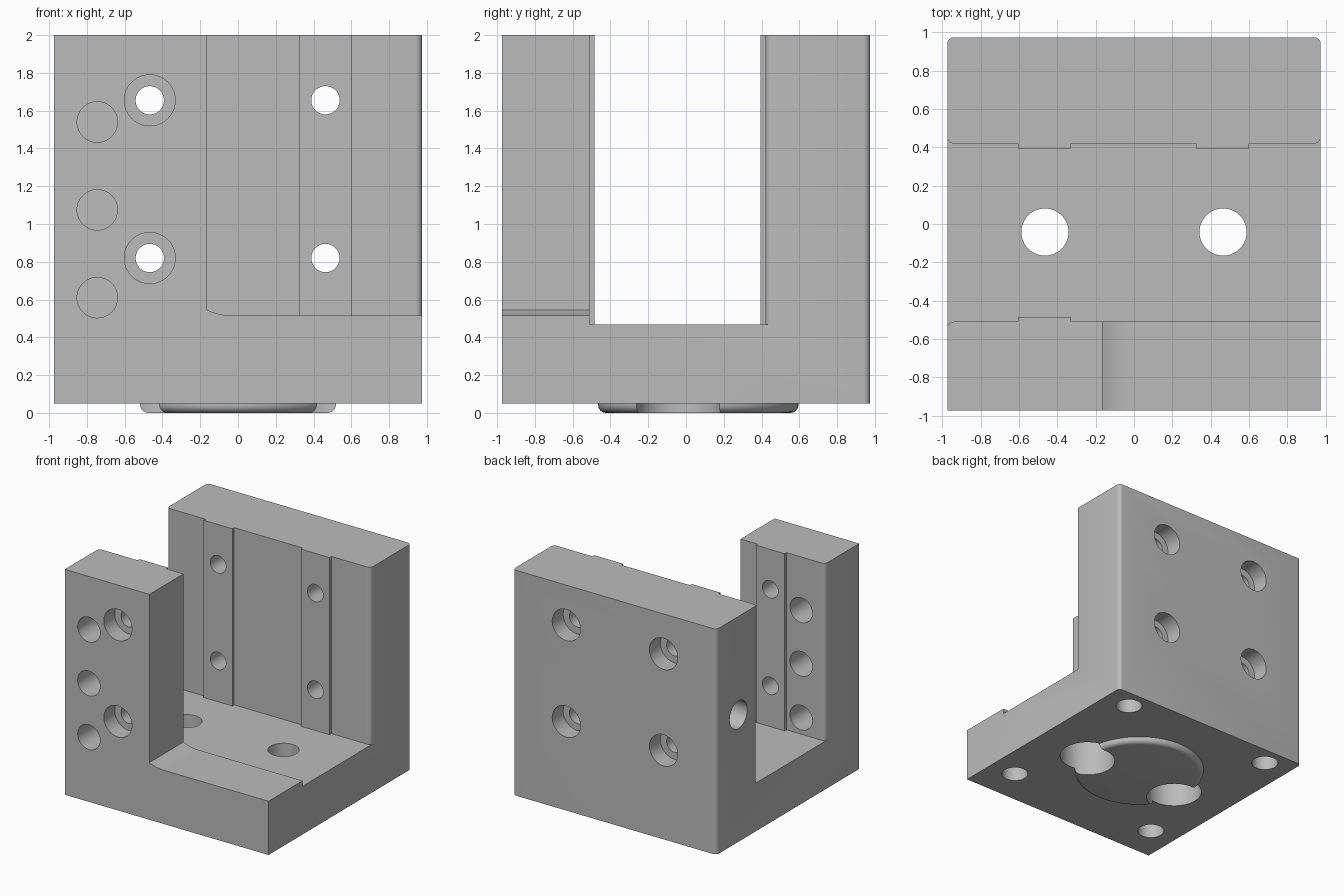
import bpy, bmesh, math
from mathutils import Matrix, Vector

if "Cube" in bpy.data.objects:
    bpy.data.objects.remove(bpy.data.objects["Cube"])

metal = bpy.data.materials.new("plain_grey")
metal.diffuse_color = (0.5, 0.5, 0.5, 1)
metal.use_nodes = True
metal.node_tree.nodes["Principled BSDF"].inputs["Base Color"].default_value = metal.diffuse_color


def to_object(name, bm):
    bmesh.ops.recalc_face_normals(bm, faces=bm.faces)
    mesh = bpy.data.meshes.new(name)
    bm.to_mesh(mesh)
    bm.free()
    mesh.materials.append(metal)
    ob = bpy.data.objects.new(name, mesh)
    bpy.context.collection.objects.link(ob)
    return ob


def prism(name, outline, lo, hi, axis="Z"):
    """Extrude a 2D outline along Z, or an XZ outline along Y."""
    place = (lambda a, b, d: (a, b, d)) if axis == "Z" else (lambda a, b, d: (a, d, b))
    bm = bmesh.new()
    face = bm.faces.new([bm.verts.new(place(a, b, lo)) for a, b in outline])
    new = bmesh.ops.extrude_face_region(bm, geom=[face])["geom"]
    shift = Vector(place(0, 0, hi - lo))
    bmesh.ops.translate(bm, vec=shift, verts=[v for v in new if isinstance(v, bmesh.types.BMVert)])
    return to_object(name, bm)


def cylinder(name, start, end, radius, segments=48, round_bottom=0):
    a, b = Vector(start), Vector(end)
    turn = (b - a).to_track_quat("Z", "Y").to_matrix().to_4x4()
    bm = bmesh.new()
    bmesh.ops.create_cone(bm, cap_ends=True, segments=segments, radius1=radius, radius2=radius,
                          depth=(b - a).length, matrix=Matrix.Translation((a + b) / 2) @ turn)
    if round_bottom:
        rim = [e for e in bm.edges if all(abs(v.co.z - a.z) < 1e-5 for v in e.verts)]
        bmesh.ops.bevel(bm, geom=rim, offset=round_bottom, segments=6, profile=0.5, affect="EDGES")
    return to_object(name, bm)


def combine(target, tool, operation="DIFFERENCE"):
    mod = target.modifiers.new("combine", "BOOLEAN")
    mod.operation, mod.solver, mod.object = operation, "EXACT", tool
    bpy.context.view_layer.objects.active = target
    bpy.ops.object.modifier_apply(modifier=mod.name)
    bpy.data.objects.remove(tool)


def arc(cx, cy, r, start, end, steps=6):
    angles = [math.radians(start + (end - start) * i / steps) for i in range(steps + 1)]
    return [(cx + r * math.cos(t), cy + r * math.sin(t)) for t in angles]


# Solid block with rounded back edges
E, R = 0.975, 0.035
body = prism("bracket_body",
             [(-E, -E), (E, -E)] + arc(E - R, E - R, R, 0, 90) + arc(-E + R, E - R, R, 90, 180),
             0.05, 2.0)

# Round boss under the base
combine(body, cylinder("boss", (0, 0.065, 0), (0, 0.065, 0.12), 0.53, 96, 0.042), "UNION")

# Channel between the walls, leaving raised mounting pads
back, front, floor = 0.42, -0.51, 0.467
channel = [(-1.1, front - R)] + arc(-E + R, front - R, R, 180, 90)
channel += [(-0.605, front), (-0.605, -0.485), (-0.33, -0.485), (-0.33, front), (1.1, front)]
channel += [(1.1, back + R)] + arc(E - R, back + R, R, 0, -90)
for x0, x1 in ((0.6, 0.325), (-0.33, -0.605)):
    channel += [(x0, back), (x0, 0.395), (x1, 0.395), (x1, back)]
channel += arc(-E + R, back + R, R, 270, 180) + [(-1.1, back + R)]
combine(body, prism("channel", channel, floor, 2.2))

# Lowered front ledge with a shallow curve at the foot of the front wall
curve = [(-0.165 + 0.135 * t / 8, 0.515 + 0.03 * (1 - t / 8) ** 2) for t in range(9)]
combine(body, prism("ledge", [(-0.165, 2.2)] + curve + [(1.1, 0.515), (1.1, 2.2)],
                    -1.1, front + 0.01, "Y"))


def drill(start, end, radius):
    combine(body, cylinder("drill", start, end, radius))


# Counterbored screw holes through both walls
for z in (0.82, 1.655):
    for x in (-0.467, 0.463):
        drill((x, 0.3, z), (x, 1.1, z), 0.075)
        drill((x, E - 0.15, z), (x, 1.1, z), 0.135)
    drill((-0.467, -1.1, z), (-0.467, -0.4, z), 0.075)
    drill((-0.467, -1.1, z), (-0.467, -E + 0.15, z), 0.135)

# Row of plain holes through the front wall
for z in (0.61, 1.075, 1.54):
    drill((-0.745, -1.1, z), (-0.745, -0.4, z), 0.107)

# Floor holes, widened from below, and blind holes at the base corners
for s in (-1, 1):
    drill((s * 0.465, -0.042, -0.1), (s * 0.465, -0.042, 0.6), 0.123)
    drill((s * 0.465, -0.042, -0.1), (s * 0.465, -0.042, 0.33), 0.225)
    for y in (-0.655, 0.805):
        drill((s * 0.73, y, -0.1), (s * 0.73, y, 0.35), 0.107)

# Blind hole in the left end of the back wall
drill((-1.1, 0.675, 1.15), (-0.65, 0.675, 1.15), 0.12)

# Smooth the curved surfaces, keep machined edges sharp
bpy.ops.object.select_all(action="DESELECT")
body.select_set(True)
bpy.context.view_layer.objects.active = body
bpy.ops.object.shade_smooth_by_angle(angle=math.radians(25))
